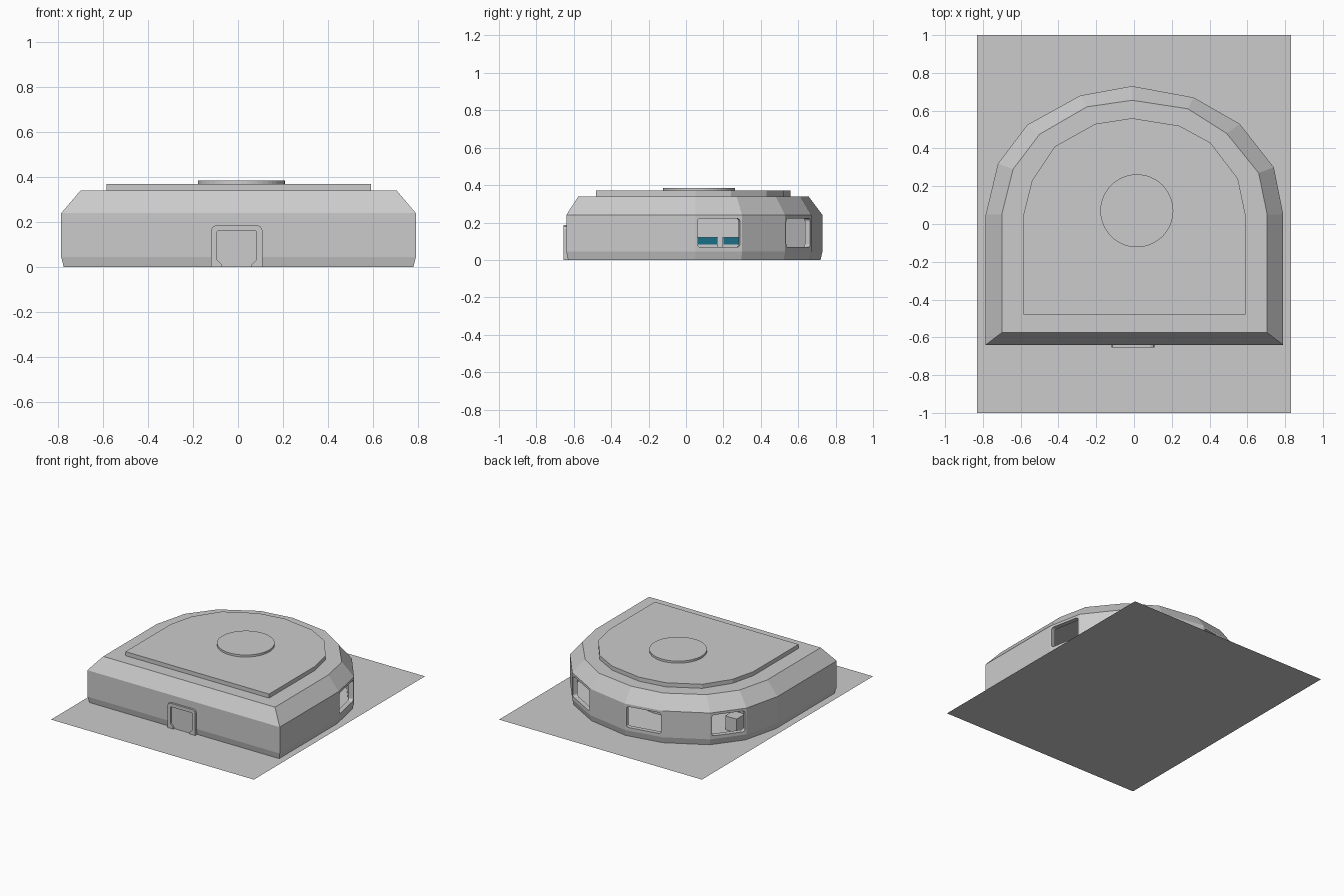
import bpy, bmesh
from math import cos, sin, pi
from mathutils import Vector

if "Cube" in bpy.data.objects:
    bpy.data.objects.remove(bpy.data.objects["Cube"])


def make_object(name, bm):
    bmesh.ops.recalc_face_normals(bm, faces=bm.faces)
    mesh = bpy.data.meshes.new(name)
    bm.to_mesh(mesh)
    bm.free()
    ob = bpy.data.objects.new(name, mesh)
    bpy.context.collection.objects.link(ob)
    return ob


def loft(name, rings):
    """Closed solid through rings of equal point count."""
    bm = bmesh.new()
    loops = [[bm.verts.new(p) for p in r] for r in rings]
    n = len(loops[0])
    for a, b in zip(loops, loops[1:]):
        for i in range(n):
            bm.faces.new((a[i], a[(i + 1) % n], b[(i + 1) % n], b[i]))
    bm.faces.new(loops[0])
    bm.faces.new(loops[-1])
    return make_object(name, bm)


def box(name, x0, x1, y0, y1, z0, z1):
    return loft(name, [[(x0, y0, z), (x1, y0, z), (x1, y1, z), (x0, y1, z)] for z in (z0, z1)])


def disc(name, cx, cy, r, z0, z1, n=48):
    return loft(name, [[(cx + r * cos(2 * pi * i / n), cy + r * sin(2 * pi * i / n), z)
                        for i in range(n)] for z in (z0, z1)])


def cut(target, cutter):
    mod = target.modifiers.new("cut", 'BOOLEAN')
    mod.operation = 'DIFFERENCE'
    mod.solver = 'EXACT'
    mod.object = cutter
    bpy.context.view_layer.objects.active = target
    bpy.ops.object.modifier_apply(modifier=mod.name)
    bpy.data.objects.remove(cutter, do_unlink=True)


def rounded_rect(u0, u1, v0, v1, r, steps=4):
    pts = []
    for k, (cu, cv) in enumerate([(u1 - r, v1 - r), (u0 + r, v1 - r), (u0 + r, v0 + r), (u1 - r, v0 + r)]):
        for s in range(steps + 1):
            a = (k + s / steps) * pi / 2
            pts.append((cu + r * cos(a), cv + r * sin(a)))
    return pts


# Plan outline: straight front, eight-sided curved back
WALL = [(-.785, -.64), (.79, -.64), (.79, .05), (.74, .30), (.56, .53), (.315, .67),
        (-.01, .73), (-.285, .68), (-.565, .525), (-.72, .32), (-.785, .05)]
EAVE = [(-.70, -.575), (.705, -.575), (.705, .05), (.66, .27), (.49, .48), (.285, .61),
        (-.01, .655), (-.25, .62), (-.50, .475), (-.64, .29), (-.70, .05)]
SLAB = [(-.585, -.48), (.59, -.48), (.59, .05), (.55, .24), (.405, .43), (.24, .52),
        (-.01, .56), (-.205, .53), (-.42, .41), (-.54, .23), (-.585, .05)]


def ring(outline, z, s=1.0):
    return [(x * s, y * s, z) for x, y in outline]


# Ground sheet
bm = bmesh.new()
bm.faces.new([bm.verts.new(p) for p in ((-.83, -1, 0), (.83, -1, 0), (.83, 1, 0), (-.83, 1, 0))])
make_object("ground_sheet", bm)

# Hollow building shell
shell = loft("building_shell", [ring(WALL, 0, .985), ring(WALL, .045), ring(WALL, .24), ring(EAVE, .34)])
cut(shell, loft("cavity", [ring(WALL, .02, .955), ring(WALL, .235, .955), ring(EAVE, .325, .955)]))

# Windows in every second facet of the curved back
for i in (2, 4, 6, 8):
    a, b = Vector(WALL[i]), Vector(WALL[i + 1])
    d = (b - a).normalized()
    nrm = Vector((d.y, -d.x))
    prof = rounded_rect(.012, (b - a).length - .012, .068, .222, .017)
    rings = []
    for depth in (-.06, .04):
        rings.append([(*(a + d * u + nrm * depth), v) for u, v in prof])
    cut(shell, loft("window_cutter", rings))

# Roof slab and round hatch
loft("roof_slab", [ring(SLAB, .335), ring(SLAB, .37)])
disc("roof_disc", .015, .07, .193, .365, .385)

# Doorway frame: U-shaped band with feet turned inwards
half = [(.06, 0), (.108, 0), (.108, .165), (.102, .178), (.088, .186)]
inner = [(.080, .16), (.083, .152), (.083, .035), (.06, .012)]
outline = ([(x, z) for x, z in half] + [(-x - .012, z) for x, z in reversed(half)]
           + [(-x - .012, z) for x, z in reversed(inner)] + inner)
bm = bmesh.new()
front = bm.faces.new([bm.verts.new((x, -.654, z)) for x, z in outline])
ext = bmesh.ops.extrude_face_region(bm, geom=[front])
bmesh.ops.translate(bm, vec=(0, .03, 0), verts=[v for v in ext['geom'] if isinstance(v, bmesh.types.BMVert)])
make_object("door_frame", bm)
box("door_panel", -.10, .088, -.643, -.625, 0, .165)

# Interior: stepped round platform and wall consoles with blue fronts
disc("platform_lower", 0, .02, .335, .015, .035)
disc("platform_upper", 0, .02, .22, .03, .055)
blue = bpy.data.materials.new("blue")
blue.diffuse_color = (.01, .16, .24, 1)
blue.use_nodes = True
blue.node_tree.nodes["Principled BSDF"].inputs["Base Color"].default_value = blue.diffuse_color
for k, (y0, y1) in enumerate(((.065, .165), (.2, .29))):
    box(f"console_{k}", -.62, -.53, y0 - .005, y1 + .005, .02, .122)
    screen = box(f"console_screen_{k}", -.535, -.525, y0, y1, .082, .12)
    screen.data.materials.append(blue)
